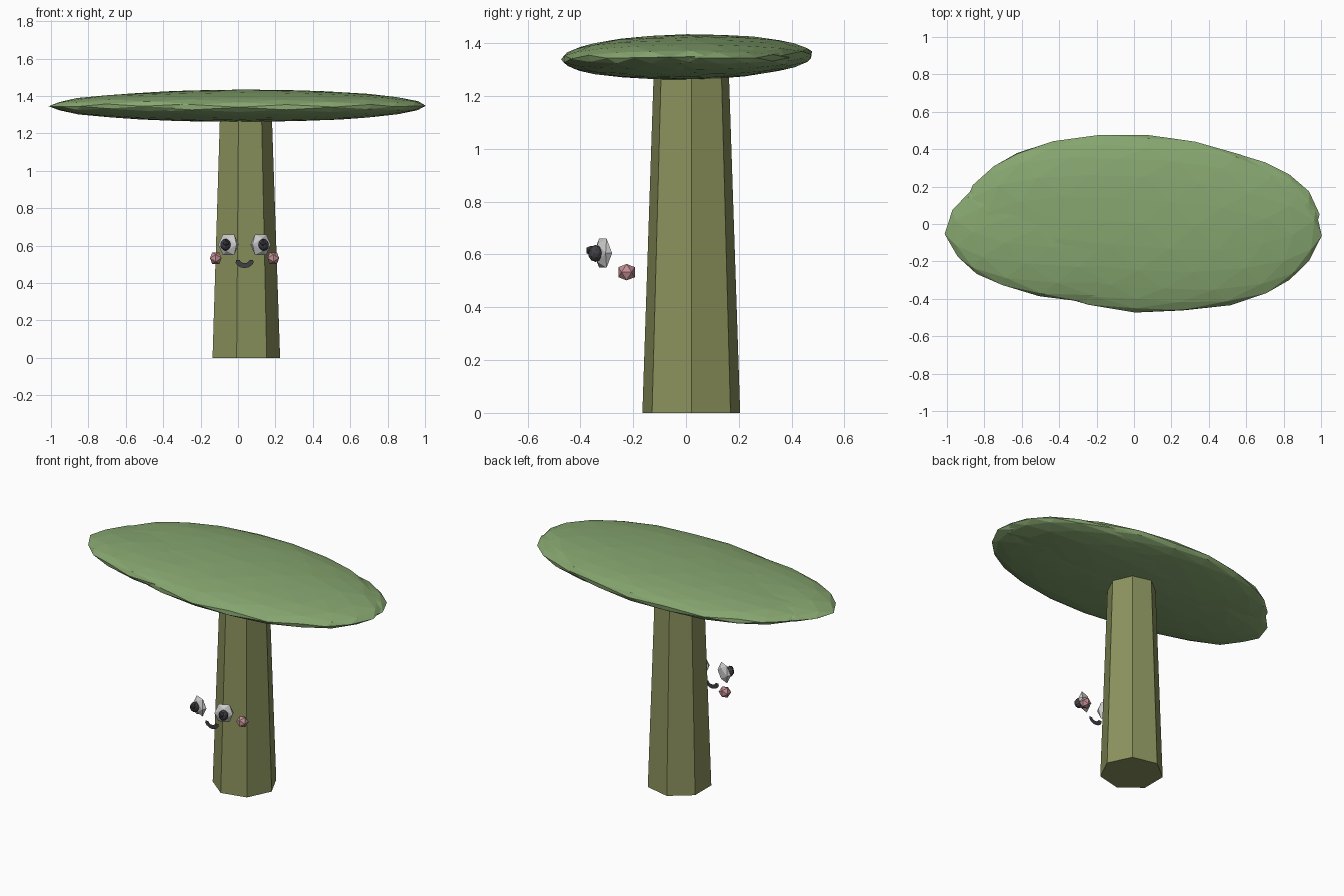
import bpy, bmesh, math, random
from mathutils import Matrix, Vector

if "Cube" in bpy.data.objects:
    bpy.data.objects.remove(bpy.data.objects["Cube"])

random.seed(4)


def material(name, rgb):
    m = bpy.data.materials.new(name)
    m.diffuse_color = (*rgb, 1)
    m.use_nodes = True
    m.node_tree.nodes["Principled BSDF"].inputs["Base Color"].default_value = m.diffuse_color
    return m


BARK = material("bark", (0.26, 0.29, 0.11))
LEAF = material("leaf", (0.24, 0.38, 0.16))
WHITE = material("white", (0.8, 0.8, 0.8))
DARK = material("dark", (0.05, 0.05, 0.06))
PINK = material("pink", (0.55, 0.28, 0.3))


def finish(name, bm, mat):
    bmesh.ops.recalc_face_normals(bm, faces=bm.faces)
    me = bpy.data.meshes.new(name)
    bm.to_mesh(me)
    bm.free()
    me.materials.append(mat)
    ob = bpy.data.objects.new(name, me)
    bpy.context.collection.objects.link(ob)
    return ob


def blob(name, loc, size, mat, turn=0, detail=0, tilt=0, jitter=0):
    """Flat-faced icosahedron ball, edge on top, turned about z (degrees)."""
    bm = bmesh.new()
    t = (1 + 5 ** 0.5) / 2
    for a in (-1, 1):
        for b in (-t, t):
            for p in ((a, 0, b), (0, b, a), (b, a, 0)):
                bm.verts.new(Vector(p) / t)
    bmesh.ops.convex_hull(bm, input=bm.verts)
    if detail:
        bmesh.ops.subdivide_edges(bm, edges=bm.edges, cuts=detail, use_grid_fill=True)
        for v in bm.verts:
            v.co = v.co.normalized() * (1 + random.uniform(-jitter, jitter))
    m = (Matrix.Translation(loc) @ Matrix.Rotation(math.radians(turn), 4, 'Z')
         @ Matrix.Rotation(math.radians(tilt), 4, 'X') @ Matrix.Diagonal((*size, 1)))
    bmesh.ops.transform(bm, matrix=m, verts=bm.verts)
    return finish(name, bm, mat)


# Seven-sided tapered trunk
bm = bmesh.new()
bmesh.ops.create_cone(bm, cap_ends=True, segments=7, radius1=0.19, radius2=0.145, depth=1.32,
                      matrix=Matrix.Translation((0.035, 0.02, 0.66)))
# Put one corner on the +x side
corner = max(bm.verts, key=lambda v: v.co.x - 10 * v.co.z).co
ang = math.atan2(corner.y - 0.02, corner.x - 0.035)
bmesh.ops.rotate(bm, cent=(0.035, 0.02, 0), matrix=Matrix.Rotation(-ang, 3, 'Z'), verts=bm.verts)
finish("trunk", bm, BARK)

# Canopy: two crossing flattened balls
blob("canopy_long", (-0.005, 0, 1.345), (1.0, 0.425, 0.083), LEAF, turn=3, detail=3, jitter=0.01)
blob("canopy_wide", (0.04, 0.005, 1.348), (0.96, 0.475, 0.086), LEAF, turn=-4, detail=3,
     tilt=1, jitter=0.01)

# Eyes and cheeks, mirrored about the middle of the face
MID = 0.035
for side, s in (("left", -1), ("right", 1)):
    blob("eye_" + side, (MID + s * 0.086, -0.315, 0.605), (0.054, 0.022, 0.055), WHITE, turn=s * 25)
    blob("pupil_" + side, (MID + s * 0.102, -0.343, 0.604), (0.028, 0.028, 0.032), DARK,
         turn=s * 25, detail=1)
    blob("pupil_spot_" + side, (MID + s * 0.1, -0.36, 0.615), (0.016, 0.016, 0.018), DARK)
    blob("cheek_" + side, (MID + s * 0.154, -0.225, 0.533), (0.031, 0.031, 0.031), PINK)

# Mouth: thin flat smile with rounded ends
path = [(MID + 0.038 * math.sin(a), 0.523 - 0.03 * math.cos(a))
        for a in (math.radians(d) for d in range(-75, 76, 25))]
upper, lower = [], []
for i, (x, z) in enumerate(path):
    (x0, z0), (x1, z1) = path[max(i - 1, 0)], path[min(i + 1, len(path) - 1)]
    n = Vector((z0 - z1, x1 - x0)).normalized() * 0.013
    upper.append((x + n.x, z + n.y))
    lower.append((x - n.x, z - n.y))
tips = [(path[0][0] - 0.009, path[0][1] + 0.008), (path[-1][0] + 0.009, path[-1][1] + 0.008)]
bm = bmesh.new()
ring = [tips[0]] + lower + [tips[1]] + upper[::-1]
bm.faces.new([bm.verts.new((x, -0.315, z)) for x, z in ring])
bmesh.ops.triangulate(bm, faces=bm.faces)
finish("mouth", bm, DARK)
